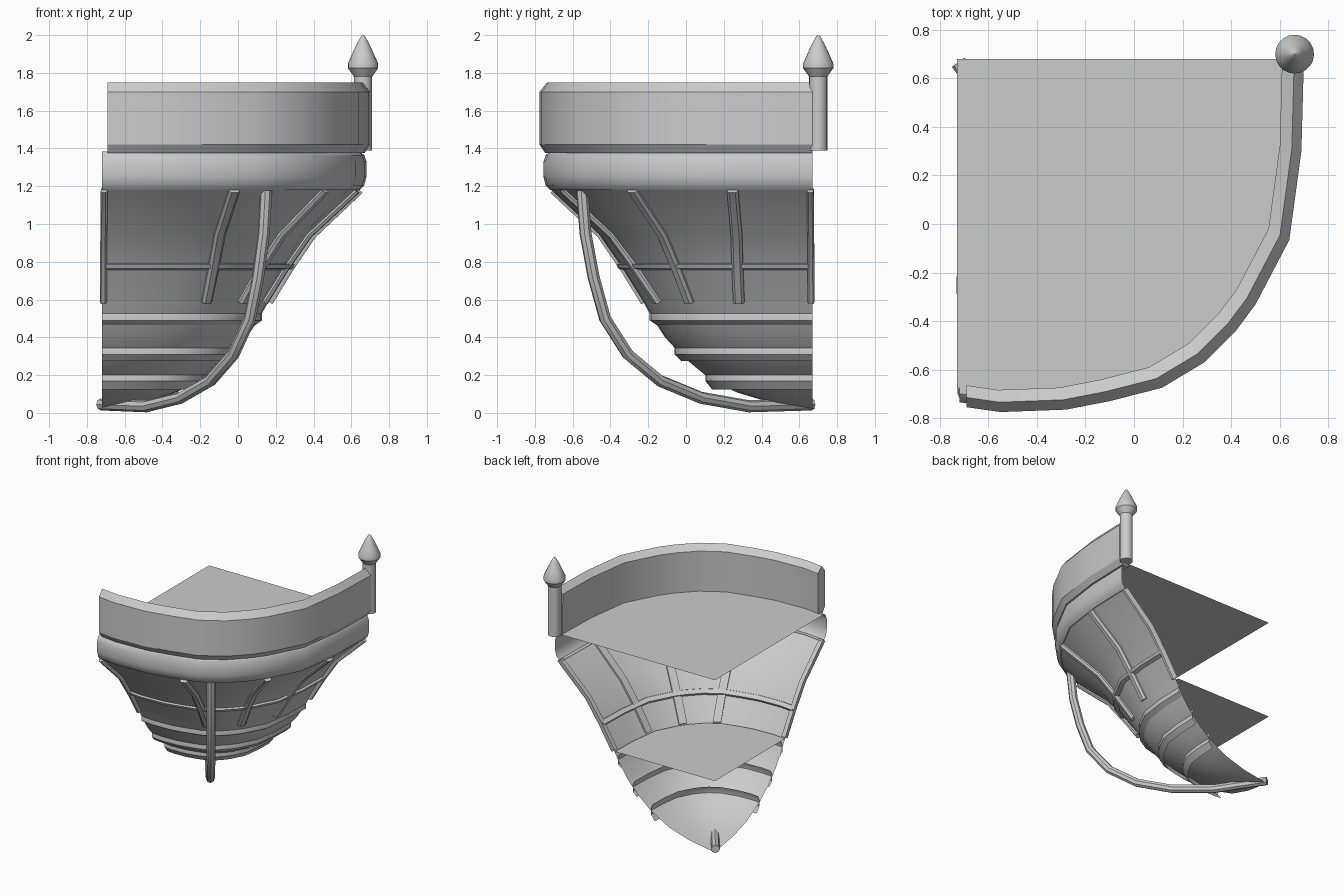
import bpy, bmesh, math
from mathutils import Vector

if "Cube" in bpy.data.objects:
    bpy.data.objects.remove(bpy.data.objects["Cube"])

CX, CY = -0.72, 0.67   # inner corner of the quarter-round plan
# plan outline as offsets from the inner corner, divided by end radius
PLAN = [(0, 1.425), (.17, 1.445), (.44, 1.435), (.62, 1.40), (.835, 1.345), (1.01, 1.24),
        (1.14, 1.11), (1.22, 1.003), (1.36, .736), (1.41, .37), (1.42, 0)]
PLAN = [Vector((x / 1.425, y / 1.425)) for x, y in PLAN]


def make(name, verts, faces, smooth=True):
    me = bpy.data.meshes.new(name)
    me.from_pydata([tuple(v) for v in verts], [], faces)
    bm = bmesh.new()
    bm.from_mesh(me)
    bmesh.ops.remove_doubles(bm, verts=bm.verts, dist=1e-5)
    bmesh.ops.recalc_face_normals(bm, faces=bm.faces)
    bm.to_mesh(me)
    bm.free()
    ob = bpy.data.objects.new(name, me)
    bpy.context.collection.objects.link(ob)
    if smooth:
        bpy.context.view_layer.objects.active = ob
        ob.select_set(True)
        bpy.ops.object.shade_smooth_by_angle(angle=math.radians(30))
        ob.select_set(False)
    return ob


def loft(name, rings, closed=False, caps=False):
    n, verts, faces = len(rings[0]), [p for r in rings for p in r], []
    for i in range(len(rings) - 1):
        for j in range(n if closed else n - 1):
            k = (j + 1) % n
            faces.append((i * n + j, i * n + k, (i + 1) * n + k, (i + 1) * n + j))
    if caps:
        faces += [tuple(range(n)), tuple(range(len(verts) - n, len(verts)))]
    return make(name, verts, faces)


def sweep(name, profile, closed=False, x0=0.0):
    # carry a (radius, height) profile around the plan outline
    rings = [[(CX + max(p.x * r, x0), CY - p.y * r, z) for r, z in profile] for p in PLAN]
    return loft(name, rings, closed, closed)


def on_plan(deg, r, z):
    d = Vector((math.sin(math.radians(deg)), math.cos(math.radians(deg))))
    for a, b in zip(PLAN, PLAN[1:]):
        ca, cb = a.x * d.y - a.y * d.x, b.x * d.y - b.y * d.x
        if ca <= 1e-9 and cb >= -1e-9:
            p = a.lerp(b, ca / (ca - cb)) * r
            return Vector((CX + p.x, CY - p.y, z))


def deck(name, r, z):
    verts = [(CX - .01, CY + .01, z)] + [(CX + p.x * r, CY - p.y * r, z) for p in PLAN]
    verts[1] = (CX - .01, verts[1][1], z)
    verts[-1] = (verts[-1][0], CY + .01, z)
    return make(name, verts, [tuple(range(len(verts)))], False)


# parapet, moulding and decks
sweep("parapet", [(1.425, 1.70), (1.425, 1.42), (1.395, 1.375), (1.34, 1.375),
                  (1.335, 1.71), (1.385, 1.75)], True, .03)
sweep("balcony_moulding", [(1.33, 1.385), (1.37, 1.385), (1.393, 1.365), (1.405, 1.33),
                           (1.405, 1.25), (1.393, 1.205), (1.37, 1.18), (1.34, 1.18)])
deck("balcony_floor", 1.345, 1.39)
deck("lower_floor", .87, .59)

# tapering panel wall with its horizontal band
WALL = [(1.365, 1.18), (1.115, .945), (.995, .77), (.885, .59)]
sweep("panel_wall", WALL)
sweep("panel_band", [(1.0, .795), (1.025, .785), (1.015, .765), (.985, .755), (.97, .775)], True)

# bowl and stepped rings beneath
sweep("bowl", [(.885, .59), (.835, .50), (.77, .40), (.68, .30), (.56, .20), (.40, .11),
               (.22, .055), (.0001, .02)])
for i, (r, top) in enumerate([(.85, .54), (.72, .36), (.56, .22)]):
    sweep(f"bowl_ring_{i + 1}", [(r - .015, top + .035), (r, top), (r, top - .05),
                                 (r - .035, top - .075 - .01 * i)])

# vertical ribs: bearing at the top and at the bottom of the wall
for i, (a, b) in enumerate([(.5, .5), (28, 34), (51, 48.5), (72.5, 65.5), (89.5, 89.5)]):
    rings = []
    for r, z in WALL:
        t = (1.18 - z) / .59
        deg = a + (b - a) * t
        p = on_plan(deg, r, z)
        q0, q1 = on_plan(max(deg - 2, 0), r, z), on_plan(min(deg + 2, 90), r, z)
        u = (q1 - q0).normalized()
        n = Vector((-u.y, u.x, 0))
        n = -n if n.dot(p - Vector((CX, CY, z))) < 0 else n
        n = (n + Vector((0, 0, -.7))).normalized()
        w = .018 if i in (0, 4) else .03
        rings.append([p + u * s * w + n * h for s, h in
                      [(-1, -.015), (-1, .01), (-.55, .025), (.55, .025), (1, .01), (1, -.015)]])
    loft(f"rib_{i + 1}", rings, True, True)

# curved bracket, a round tube in one vertical plane
A, B = Vector((-.72, .66)), Vector((.15, -.55))
d = (B - A).normalized()
side = Vector((-d.y, d.x, 0))
path = []
for t, z in [(-.005, .045), (.27, .035), (.48, .08), (.66, .17), (.80, .31), (.90, .50),
             (.95, .72), (.985, .95), (1.0, 1.18)]:
    p = A.lerp(B, t)
    path.append(Vector((p.x, p.y, z)))
rings = []
for i, p in enumerate(path):
    tan = (path[min(i + 1, len(path) - 1)] - path[max(i - 1, 0)]).normalized()
    up = tan.cross(side).normalized()
    rings.append([p + .032 * (math.cos(k * math.pi / 4) * side + math.sin(k * math.pi / 4) * up)
                  for k in range(8)])
loft("curved_bracket", rings, True, True)

# corner post with pointed finial
prof = [(.048, 1.39), (.048, 1.78), (.08, 1.825), (.08, 1.85), (.06, 1.895), (.035, 1.95),
        (.01, 1.995), (.003, 2.0)]
loft("corner_post", [[(.662 + r * math.cos(k * math.pi / 10), .70 + r * math.sin(k * math.pi / 10), z)
                      for k in range(20)] for r, z in prof], True, True)
